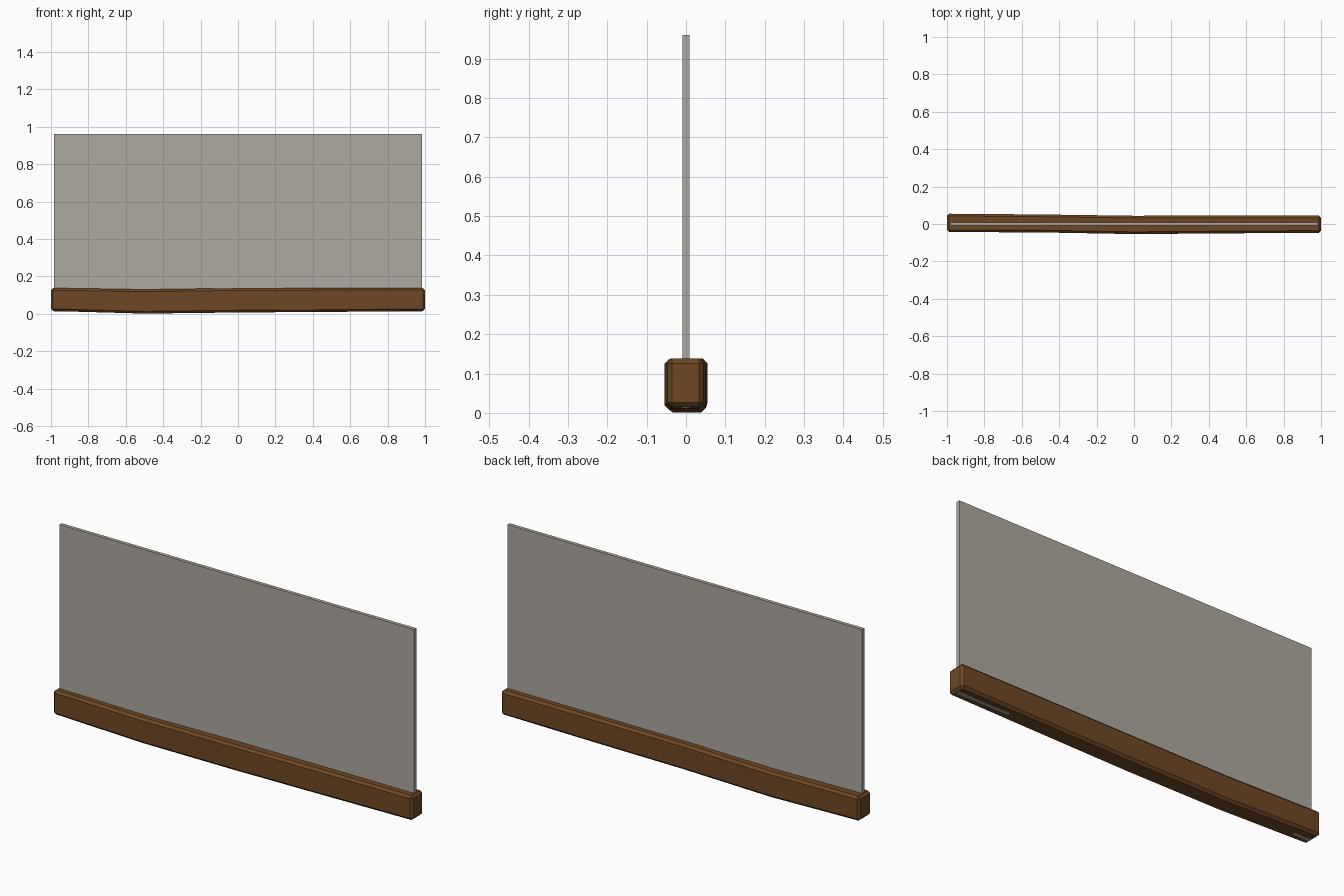
import bpy, bmesh

if "Cube" in bpy.data.objects:
    bpy.data.objects.remove(bpy.data.objects["Cube"])


def material(name, rgb):
    m = bpy.data.materials.new(name)
    m.diffuse_color = (*rgb, 1)
    m.use_nodes = True
    m.node_tree.nodes["Principled BSDF"].inputs["Base Color"].default_value = m.diffuse_color
    return m


wood = material("brown wood", (0.155, 0.064, 0.018))
glass = material("grey glass", (0.42, 0.395, 0.355))


def add_object(name, bm, mat):
    bmesh.ops.recalc_face_normals(bm, faces=bm.faces)
    me = bpy.data.meshes.new(name)
    bm.to_mesh(me)
    bm.free()
    me.materials.append(mat)
    ob = bpy.data.objects.new(name, me)
    bpy.context.collection.objects.link(ob)
    return ob


# Slightly warped timber beam: x, front y, back y, bottom z, top z
stations = [
    (-1.0, -0.043, 0.055, 0.015, 0.138),
    (-0.5, -0.045, 0.051, 0.001, 0.130),
    (0.0, -0.054, 0.044, 0.007, 0.137),
    (0.5, -0.050, 0.045, 0.010, 0.138),
    (1.0, -0.047, 0.045, 0.015, 0.138),
]
bm = bmesh.new()
rings = [[bm.verts.new((x, y, z)) for y, z in ((y0, z0), (y1, z0), (y1, z1), (y0, z1))]
         for x, y0, y1, z0, z1 in stations]
for a, b in zip(rings, rings[1:]):
    for i in range(4):
        j = (i + 1) % 4
        bm.faces.new((a[i], a[j], b[j], b[i]))
bm.faces.new(rings[0])
bm.faces.new(rings[-1])
beam = add_object("base_beam", bm, wood)
bevel = beam.modifiers.new("chamfer", 'BEVEL')
bevel.width = 0.012
bevel.segments = 1
bevel.limit_method = 'ANGLE'

# Thin upright pane, its foot just showing under the beam ends
bm = bmesh.new()
bmesh.ops.create_cube(bm, size=1)
bmesh.ops.scale(bm, vec=(1.97, 0.018, 0.948), verts=bm.verts)
bmesh.ops.translate(bm, vec=(0, 0, 0.486), verts=bm.verts)
add_object("glass_pane", bm, glass)
